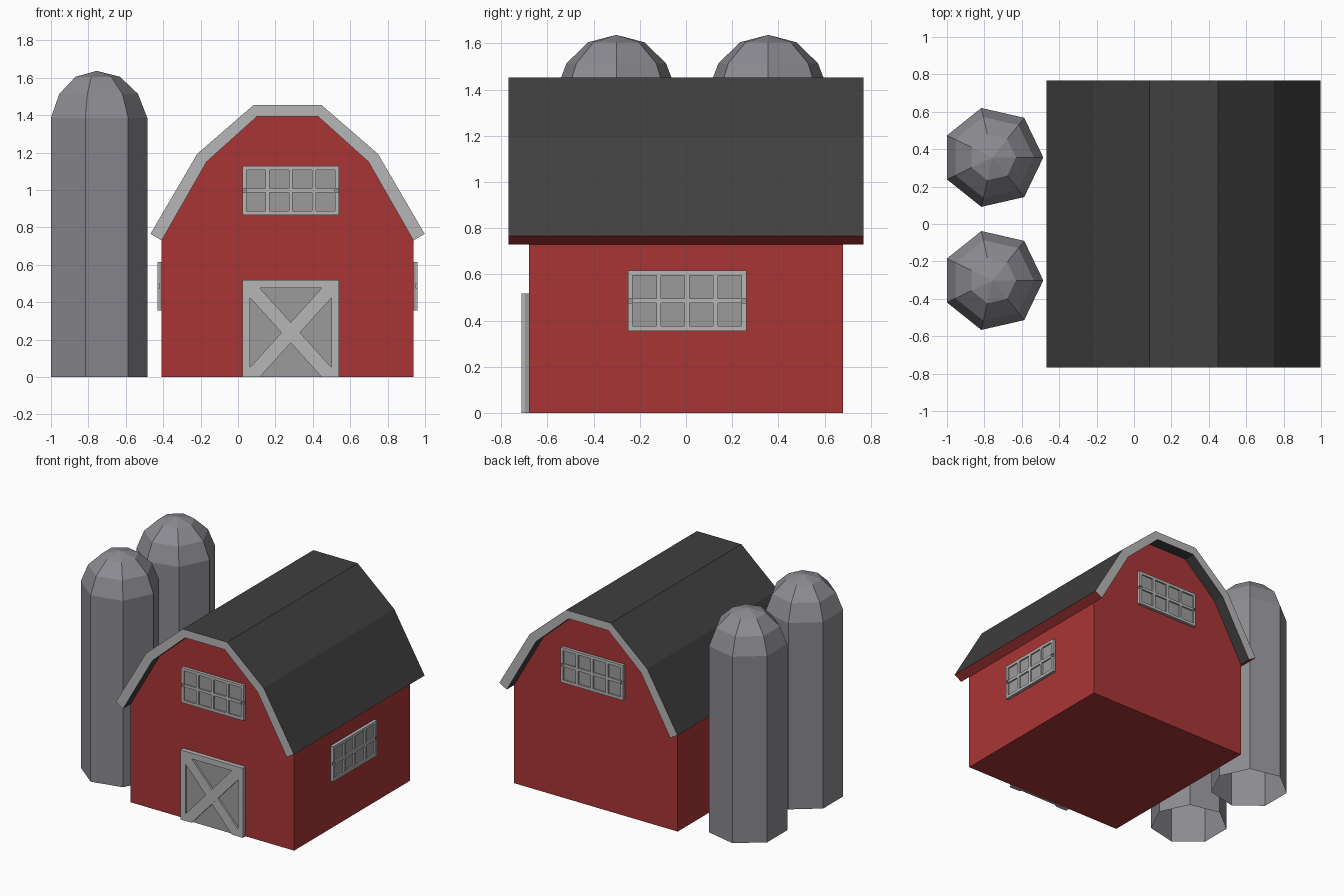
import bpy, bmesh
from math import pi, cos, sin
from mathutils import Matrix, Vector

if "Cube" in bpy.data.objects:
    bpy.data.objects.remove(bpy.data.objects["Cube"])


def material(name, r, g, b):
    m = bpy.data.materials.new(name)
    m.diffuse_color = (r, g, b, 1)
    m.use_nodes = True
    m.node_tree.nodes["Principled BSDF"].inputs["Base Color"].default_value = m.diffuse_color
    return m


RED = material("barn_red", 0.40, 0.036, 0.036)
DARK = material("roof_dark", 0.05, 0.05, 0.05)
TRIM = material("trim_grey", 0.47, 0.47, 0.47)
PANE = material("pane_grey", 0.33, 0.33, 0.33)
STEEL = material("silo_grey", 0.26, 0.26, 0.285)


def finish(name, bm, *mats):
    me = bpy.data.meshes.new(name)
    bm.to_mesh(me)
    bm.free()
    ob = bpy.data.objects.new(name, me)
    bpy.context.collection.objects.link(ob)
    for m in mats:
        me.materials.append(m)
    return ob


def prism(name, outlines, d0, d1, place, mat):
    """Extrude (u, v) outlines outward from depth d0 to d1 on a wall."""
    bm = bmesh.new()
    for pts in outlines:
        f = bm.faces.new([bm.verts.new((u, -d0, v)) for u, v in pts])
        ext = bmesh.ops.extrude_face_region(bm, geom=[f], use_keep_orig=True)
        vs = [e for e in ext["geom"] if isinstance(e, bmesh.types.BMVert)]
        bmesh.ops.translate(bm, verts=vs, vec=(0, d0 - d1, 0))
    bmesh.ops.recalc_face_normals(bm, faces=bm.faces)
    bm.transform(place)
    return finish(name, bm, mat)


def rect(u0, u1, v0, v1):
    return [(u0, v0), (u1, v0), (u1, v1), (u0, v1)]


def mirrored(half):
    return half + [(-u, v) for u, v in reversed(half)]


CX = 0.265                      # barn centre line
HALF_W, HALF_L = 0.673, 0.68
barn_place = Matrix.Translation((CX, 0, 0))


def wall(angle, x, y):
    return Matrix.Translation((x, y, 0)) @ Matrix.Rotation(angle, 4, "Z")


# Barn body with gambrel gables
gambrel = [(0.673, 0.73), (0.433, 1.15), (0.163, 1.393)]
prism("barn_body", [mirrored([(HALF_W, 0)] + gambrel)],
      -HALF_L, HALF_L, barn_place, RED)

# Roof shell: dark slopes, light gable edges, red eave undersides
outer = mirrored([(0.733, 0.765), (0.483, 1.193), (0.183, 1.453)])
inner = mirrored(gambrel)
roof = prism("roof", [outer + inner[::-1]], -0.768, 0.768, barn_place, DARK)
roof.data.materials.append(TRIM)
roof.data.materials.append(RED)
for f in roof.data.polygons:
    if abs(f.normal.y) > 0.9:
        f.material_index = 1
    elif f.center.z < 0.76:
        f.material_index = 2


# Windows: 4 x 2 panes in a raised frame
def window(name, place, u, v0, v1):
    w, t = 0.257, 0.021
    vm = (v0 + v1) / 2
    prism(name + "_panes", [rect(u - w, u + w, v0, v1)], 0, 0.012, place, PANE)
    bars = [rect(u - w, u + w, v0, v0 + t), rect(u - w, u + w, v1 - t, v1),
            rect(u - w + t, u + w - t, vm - t / 2, vm + t / 2)]
    for i in range(5):
        c = u + (w - t / 2) * (i - 2) / 2
        for a, b in ((v0 + t, vm - t / 2), (vm + t / 2, v1 - t)):
            bars.append(rect(c - t / 2, c + t / 2, a, b))
    prism(name + "_frame", bars, 0, 0.023, place, TRIM)


front = wall(0, 0.282, -HALF_L)
window("front_window", front, 0, 0.867, 1.128)
window("back_window", wall(pi, 0.282, HALF_L), 0, 0.867, 1.128)
window("right_window", wall(pi / 2, CX + HALF_W, 0), 0.005, 0.355, 0.616)
window("left_window", wall(-pi / 2, CX - HALF_W, 0), -0.005, 0.355, 0.616)

# Barn door: panel, frame and crossed braces
W, H, A, T, B = 0.257, 0.518, 0.217, 0.475, 0.052
prism("door_panel", [rect(-W, W, 0, H)], 0, 0.018, front, PANE)
prism("door_frame", [rect(-W, -A, 0, H), rect(A, W, 0, H), rect(-A, A, T, H)],
      0, 0.032, front, TRIM)
brace = [(-A, 0), (B - A, 0), (A, T - B), (A, T), (A - B, T), (-A, B)]
prism("door_brace_up", [brace], 0, 0.032, front, TRIM)
prism("door_brace_down", [[(-u, v) for u, v in brace]], 0, 0.031, front, TRIM)


# Seven-sided silos with faceted domes, open underneath
def silo(name, x, y):
    n = 7
    bm = bmesh.new()
    rings = [[bm.verts.new((x + r * cos(2 * pi * i / n),
                            y + r * sin(2 * pi * i / n), z)) for i in range(n)]
             for r, z in ((0.271, 0), (0.271, 1.386), (0.221, 1.514), (0.125, 1.605))]
    top = bm.verts.new((x, y, 1.637))
    for i in range(n):
        j = (i + 1) % n
        for lo, hi in zip(rings, rings[1:]):
            bm.faces.new((lo[i], lo[j], hi[j], hi[i]))
        bm.faces.new((rings[-1][i], rings[-1][j], top))
    finish(name, bm, STEEL)


silo("front_silo", -0.756, -0.302)
silo("back_silo", -0.756, 0.356)
